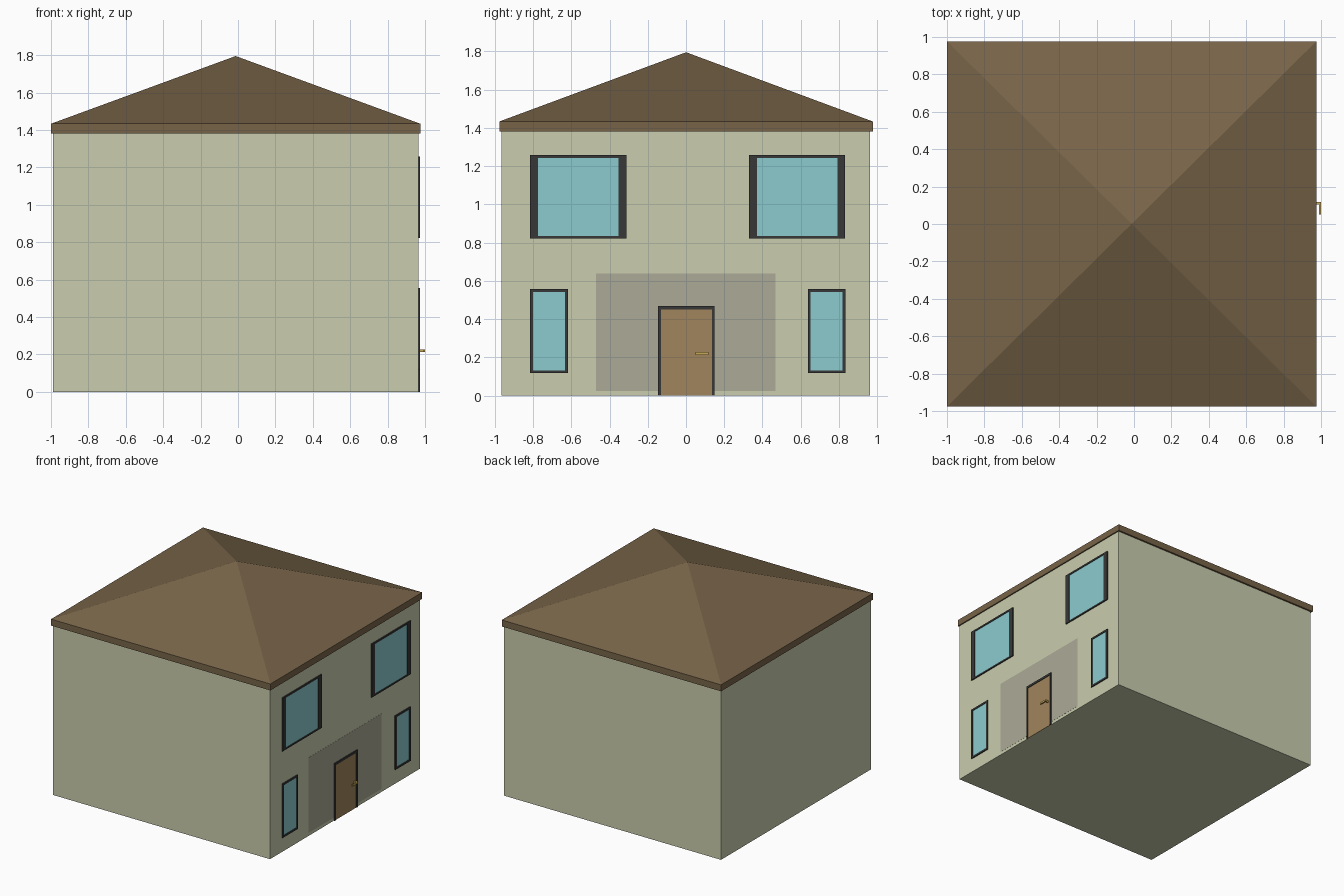
import bpy, bmesh

if "Cube" in bpy.data.objects:
    bpy.data.objects.remove(bpy.data.objects["Cube"])


def material(name, hex_code):
    """Material from an sRGB hex colour."""
    rgb = [(int(hex_code[i:i + 2], 16) / 255) ** 2.2 for i in (0, 2, 4)]
    mat = bpy.data.materials.new(name)
    mat.diffuse_color = (*rgb, 1)
    mat.use_nodes = True
    mat.node_tree.nodes["Principled BSDF"].inputs["Base Color"].default_value = mat.diffuse_color
    return mat


WALL = material("wall_paint", "C8CCAC")
ROOF = material("roof_brown", "77644A")
FRAME = material("dark_frame", "3A3A3A")
GLASS = material("glass_blue", "8ACACD")
WOOD = material("door_wood", "A0845C")
PATCH = material("plaster_grey", "AAA896")
BRASS = material("brass", "C8A85A")


def make(name, bm, mat):
    bmesh.ops.recalc_face_normals(bm, faces=bm.faces)
    mesh = bpy.data.meshes.new(name)
    bm.to_mesh(mesh)
    bm.free()
    mesh.materials.append(mat)
    obj = bpy.data.objects.new(name, mesh)
    bpy.context.collection.objects.link(obj)
    return obj


def add_box(bm, x, y, z):
    """Add a box given (min, max) ranges to a bmesh."""
    verts = bmesh.ops.create_cube(bm, size=1)["verts"]
    for v in verts:
        v.co = [r[0] if c < 0 else r[1] for c, r in zip(v.co, (x, y, z))]


def boxes(name, mat, *ranges):
    bm = bmesh.new()
    for r in ranges:
        add_box(bm, *r)
    return make(name, bm, mat)


FACE = 0.965   # outer plane of the facade
PROUD = 0.974  # front of the frames


def framed(name, y, z, side, top, bottom, panel_mat, panel):
    """Panel surrounded by a frame; bottom = 0 leaves the frame open below."""
    x = (FACE - 0.01, PROUD)
    bars = [(x, (y[0], y[0] + side), z),
            (x, (y[1] - side, y[1]), z),
            (x, (y[0] + side, y[1] - side), (z[1] - top, z[1]))]
    if bottom:
        bars.append((x, (y[0] + side, y[1] - side), (z[0], z[0] + bottom)))
    boxes(name + "_frame", FRAME, *bars)
    boxes(name + "_" + panel, panel_mat,
          ((FACE - 0.01, FACE + 0.004), (y[0] + side, y[1] - side),
           (z[0] + bottom, z[1] - top)))


# House walls
boxes("walls", WALL, ((-0.99, FACE), (-0.966, 0.963), (0, 1.38)))

# Hipped roof: eaves slab whose top is drawn up to a point
bm = bmesh.new()
add_box(bm, (-1.0, 0.975), (-0.976, 0.977), (1.38, 1.433))
bm.normal_update()
top = max(bm.faces, key=lambda f: f.normal.z)
apex = bmesh.ops.poke(bm, faces=[top])["verts"][0]
apex.co.z = 1.795
make("roof", bm, ROOF)

# Upper and lower windows on both sides of the door
for label, upper, lower in (("left", (-0.815, -0.312), (-0.815, -0.618)),
                            ("right", (0.33, 0.832), (0.637, 0.833))):
    framed("upper_window_" + label, upper, (0.822, 1.257), 0.041, 0.014, 0.012, GLASS, "glass")
    framed("lower_window_" + label, lower, (0.117, 0.556), 0.015, 0.015, 0.015, GLASS, "glass")

# Plaster patch around the door
boxes("plaster_patch", PATCH, ((FACE - 0.01, FACE + 0.001), (-0.47, 0.467), (0.025, 0.638)))

# Door with frame
framed("door", (-0.146, 0.15), (0, 0.467), 0.014, 0.018, 0, WOOD, "leaf")

# Door handle: post and lever
boxes("door_handle", BRASS,
      ((FACE, 1.0), (0.105, 0.117), (0.213, 0.227)),
      ((0.99, 1.0), (0.05, 0.105), (0.213, 0.227)))
